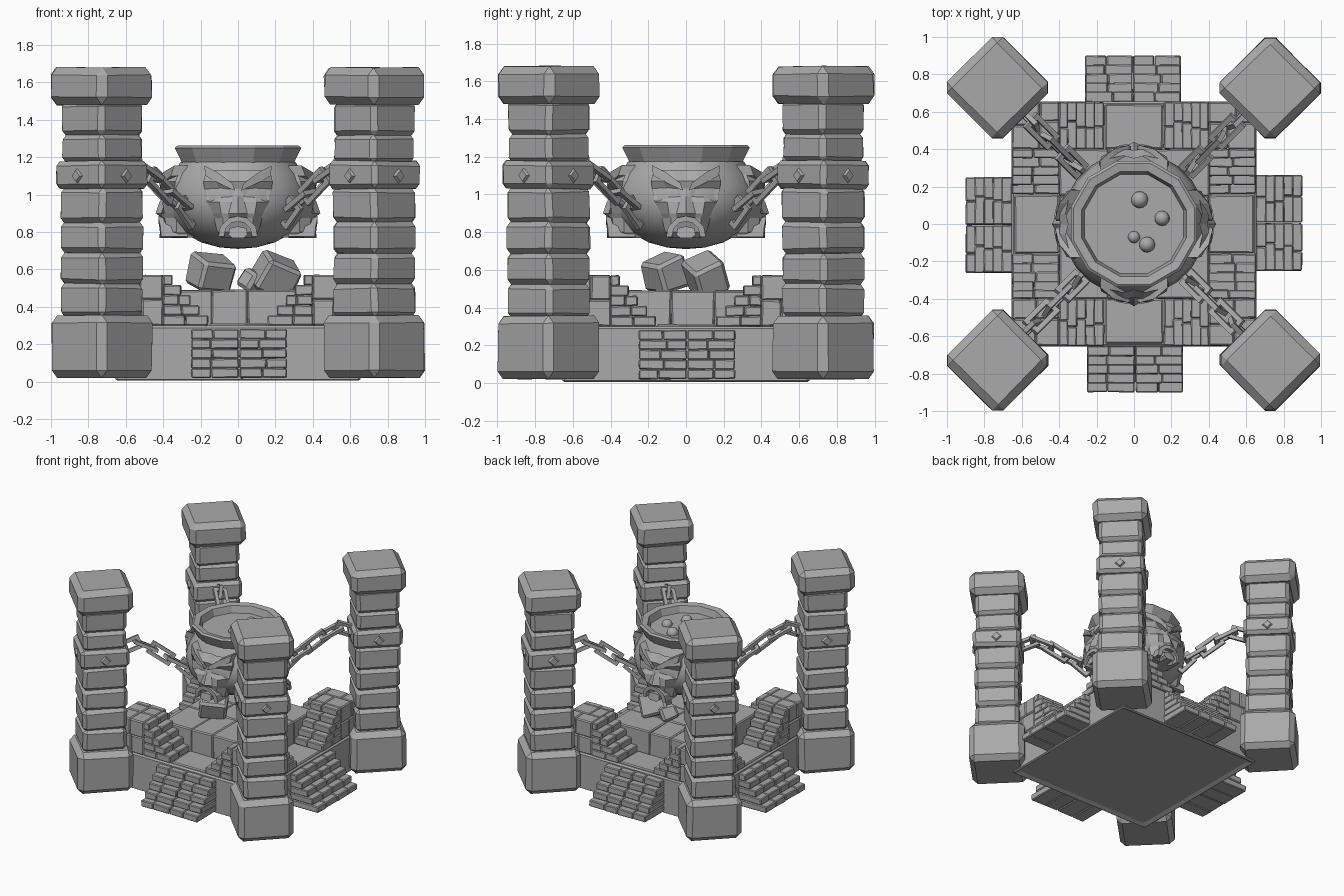
import bpy, bmesh, math, random
from mathutils import Matrix, Vector

if "Cube" in bpy.data.objects:
    bpy.data.objects.remove(bpy.data.objects["Cube"])

random.seed(4)
stone = bpy.data.materials.new("grey stone")
stone.diffuse_color = (0.4, 0.4, 0.4, 1)
stone.use_nodes = True
stone.node_tree.nodes["Principled BSDF"].inputs["Base Color"].default_value = stone.diffuse_color


def turn(deg):
    return Matrix.Rotation(math.radians(deg), 4, 'Z')


def finish(bm, name, bevel=0, smooth=False):
    bmesh.ops.recalc_face_normals(bm, faces=bm.faces)
    me = bpy.data.meshes.new(name)
    bm.to_mesh(me)
    bm.free()
    ob = bpy.data.objects.new(name, me)
    bpy.context.collection.objects.link(ob)
    me.materials.append(stone)
    if bevel:
        m = ob.modifiers.new("bevel", 'BEVEL')
        m.width, m.segments = bevel, 1
    if smooth:
        me.polygons.foreach_set("use_smooth", [True] * len(me.polygons))
    return ob


def box(bm, lo, hi, M=Matrix(), jitter=0):
    vs = bmesh.ops.create_cube(bm, size=1)["verts"]
    for v in vs:
        p = Vector([(a + b) / 2 + c * (b - a) for a, b, c in zip(lo, hi, v.co)])
        p += Vector([random.uniform(-jitter, jitter) for _ in range(3)])
        v.co = M @ p
    return vs


def cuts(a, b, n):
    """Uneven split of a span into n brick lengths."""
    return [a] + [a + (b - a) * (i + random.uniform(-.2, .2)) / n for i in range(1, n)] + [b]


def bricks(bm, x0, x1, nx, y0, y1, ny, z0, z1, M):
    ys = cuts(y0, y1, ny)
    for ya, yb in zip(ys, ys[1:]):
        xs = cuts(x0, x1, nx)
        for xa, xb in zip(xs, xs[1:]):
            box(bm, (xa, ya, z0), (xb, yb, z1), M, .002)


def lathe(name, profile, n, smooth=False):
    bm = bmesh.new()
    rings = [[bm.verts.new((r * math.cos(2 * math.pi * (i + .5) / n),
                            r * math.sin(2 * math.pi * (i + .5) / n), z))
              for i in range(n)] for r, z in profile]
    for a, b in zip(rings, rings[1:]):
        for i in range(n):
            j = (i + 1) % n
            bm.faces.new((a[i], a[j], b[j], b[i]))
    bmesh.ops.remove_doubles(bm, verts=bm.verts, dist=1e-4)
    return finish(bm, name, smooth=smooth)


# Platform with a recessed underside
bm = bmesh.new()
box(bm, (-.655, -.655, 0), (.655, .655, .3))
under = min(bm.faces, key=lambda f: f.calc_center_median().z)
bmesh.ops.inset_region(bm, faces=[under], thickness=.06, depth=-.02)
finish(bm, "platform", .012)

# Raised inner floor of large slabs, and a threshold slab at each opening
bm = bmesh.new()
for x0, x1 in ((-.4, -.14), (-.14, .05), (.05, .4)):
    for y0, y1 in ((-.4, -.08), (-.08, .15), (.15, .4)):
        box(bm, (x0, y0, .29), (x1, y1, .49), jitter=.004)
for k in range(4):
    box(bm, (-.155, -.64, .29), (.155, -.4, .312), turn(90 * k), .002)
finish(bm, "inner_floor", .008)

for k in range(4):
    M = turn(90 * k - 90)
    # Outer stairs, two halves of five brick courses
    bm = bmesh.new()
    for i in range(5):
        z = .02 + .052 * i
        for y0, y1 in ((-.25, .004), (.008, .26)):
            bricks(bm, .65, .9 - .048 * i, 1, y0, y1, 2, z, z + .052, M)
    finish(bm, "outer_stairs", .006)
    # Upper stairs climbing from each opening towards the corners
    bm = bmesh.new()
    for i in range(5):
        z = .3 + .054 * i
        for s in (1, -1):
            bricks(bm, .4, .652, 2, s * (.16 + .048 * i), s * .4, 2 if i < 3 else 1,
                   z, z + .054, M)
    finish(bm, "upper_stairs", .006)
    # Corner block of brickwork
    bm = bmesh.new()
    for z0, z1 in ((.3, .44), (.44, .57)):
        bricks(bm, .4, .652, 2, .4, .652, 2, z0, z1, M)
    finish(bm, "corner_bricks", .008)

# Pillars: (width, bottom, top, bevel) for each stacked block
R = 1.03
BLOCKS = [(.42, .02, .355, .04), (.335, .345, .525, .028), (.335, .52, .69, .028),
          (.335, .685, .855, .028), (.335, .85, 1.04, .028), (.365, 1.03, 1.18, .025),
          (.325, 1.17, 1.325, .028), (.33, 1.315, 1.50, .028), (.42, 1.48, 1.68, .042)]
for k in range(4):
    M = turn(45 + 90 * k)
    for w, z0, z1, bev in BLOCKS:
        bm = bmesh.new()
        vs = box(bm, (R - w / 2, -w / 2, z0), (R + w / 2, w / 2, z1), M, .005)
        low = min(v.co.z for v in vs)
        for v in vs:
            v.co.z = max(v.co.z, .02) if z0 < .1 else v.co.z
        finish(bm, "pillar_block", bev)
    # Diamond studs on the band
    bm = bmesh.new()
    for a in range(4):
        S = M @ Matrix.Translation((R, 0, 1.1)) @ turn(90 * a)
        ring = [bm.verts.new(S @ Vector((.18, y, z)))
                for y, z in ((.042, 0), (0, .042), (-.042, 0), (0, -.042))]
        ring2 = [bm.verts.new(S @ Vector((.198, y, z)))
                 for y, z in ((.03, 0), (0, .03), (-.03, 0), (0, -.03))]
        bm.faces.new(ring2)
        for i in range(4):
            j = (i + 1) % 4
            bm.faces.new((ring[i], ring[j], ring2[j], ring2[i]))
    finish(bm, "band_studs")

# Chains: rectangular links, alternately rolled, sagging from pillar to cauldron
PATH = [(.89, 1.10), (.76, 1.15), (.64, 1.09), (.52, 1.00), (.42, .94), (.35, .87)]


def link(bm, a, b, roll, M):
    d = b - a
    F = M @ Matrix.Translation((a + b) / 2) @ d.to_track_quat('X', 'Z').to_matrix().to_4x4() \
        @ Matrix.Rotation(roll, 4, 'X')
    L, W, t = d.length / 2 + .03, .052, .027
    loops = []
    for l, w, h in ((L, W, t / 2), (L - t, W - t, t / 2), (L - t, W - t, -t / 2), (L, W, -t / 2)):
        loops.append([bm.verts.new(F @ Vector((l * x, w * y, h)))
                      for x, y in ((1, 1), (-1, 1), (-1, -1), (1, -1))])
    for p, q in zip(loops, loops[1:] + loops[:1]):
        for i in range(4):
            j = (i + 1) % 4
            bm.faces.new((p[i], p[j], q[j], q[i]))


for k in range(4):
    bm = bmesh.new()
    pts = [Vector((d, 0, z)) for d, z in PATH]
    for i, (a, b) in enumerate(zip(pts, pts[1:])):
        link(bm, a, b, math.radians(80 if i % 2 == 0 else -10), turn(45 + 90 * k))
    finish(bm, "chain")

# Cauldron bowl, flared rim with the liquid surface, and bubbles
lathe("cauldron_bowl", [(0, .71), (.1, .718), (.2, .745), (.3, .80), (.365, .88), (.388, .96),
                        (.38, 1.04), (.35, 1.11), (.31, 1.175)], 24, True)
lathe("cauldron_rim", [(.30, 1.15), (.315, 1.18), (.35, 1.25), (.335, 1.262), (.29, 1.255),
                       (.275, 1.2), (0, 1.2)], 12)
bm = bmesh.new()
for x, y, r in ((.03, .13, .045), (.15, .03, .04), (0, -.07, .032), (.07, -.11, .042)):
    bmesh.ops.create_uvsphere(bm, u_segments=14, v_segments=8, radius=r,
                              matrix=Matrix.Translation((x, y, 1.205)))
finish(bm, "bubbles", smooth=True)

# Carved face: half rows of (x, depth) from brow to chin, mirrored
ROWS = [(1.13, (0, .35), (.06, .365), (.13, .35), (.17, .31)),
        (1.07, (0, .395), (.05, .40), (.12, .395), (.185, .335)),
        (1.03, (0, .385), (.03, .385), (.10, .36), (.18, .34)),
        (.99, (0, .40), (.03, .385), (.09, .365), (.17, .35)),
        (.96, (0, .42), (.035, .39), (.10, .405), (.165, .35)),
        (.90, (0, .44), (.05, .41), (.09, .395), (.14, .34)),
        (.875, (0, .405), (.05, .40), (.08, .39), (.13, .33)),
        (.80, (0, .375), (.05, .375), (.08, .385), (.11, .33)),
        (.77, (0, .34), (.05, .34), (.07, .35), (.09, .28))]
# Raised details: outlines of (x, z, depth)
BROW = [(.015, 1.02, .415), (.03, 1.06, .42), (.11, 1.12, .40), (.18, 1.155, .34),
        (.175, 1.1, .36), (.08, 1.05, .415)]
LIP = [(0, .885, .425), (.05, .875, .425), (.095, .83, .415), (.105, .775, .41),
       (.075, .775, .415), (.065, .82, .42), (.035, .85, .425), (0, .855, .425)]
CHIN = [(0, .83, .415), (.045, .82, .41), (.05, .785, .42), (.03, .768, .42), (0, .768, .42)]


def slab(bm, outline, s, M):
    front = [bm.verts.new(M @ Vector((s * x, -d, z))) for x, z, d in outline]
    back = [bm.verts.new(M @ Vector((s * x, -.27, z))) for x, z, d in outline]
    n = len(front)
    bm.faces.new(front)
    bm.faces.new(back[::-1])
    for i in range(n):
        j = (i + 1) % n
        bm.faces.new((front[j], front[i], back[i], back[j]))


for k in range(4):
    M = turn(90 * k)
    bm = bmesh.new()
    for s in (1, -1):
        grid = [[bm.verts.new(M @ Vector((s * x, -d, z))) for x, d in row + [(row[-1][0], .2)]]
                for z, *row in ROWS]
        grid.append([bm.verts.new(M @ Vector((s * x, -.2, .77))) for x in (0, .05, .07, .09, .095)])
        for a, b in zip(grid, grid[1:]):
            for i in range(4):
                bm.faces.new((a[i], a[i + 1], b[i + 1], b[i]))
    bmesh.ops.remove_doubles(bm, verts=bm.verts, dist=1e-4)
    finish(bm, "carved_face")
    bm = bmesh.new()
    for s in (1, -1):
        for outline in (BROW, LIP, CHIN):
            slab(bm, outline, s, M)
    finish(bm, "face_details")

# Loose rocks on the inner floor
for x, y, size, tilt, z in ((-.15, -.11, .17, (.25, .2, .5), .58), (.2, .1, .18, (.3, .5, .3), .575),
                            (.08, .12, .11, (.1, .5, .9), .54)):
    bm = bmesh.new()
    M = Matrix.Translation((x, y, z))
    for angle, axis in zip(tilt, "XYZ"):
        M = M @ Matrix.Rotation(angle, 4, axis)
    box(bm, (-size * .6, -size / 2, -size / 2), (size * .6, size / 2, size / 2), M, .012)
    finish(bm, "rock", .018)
